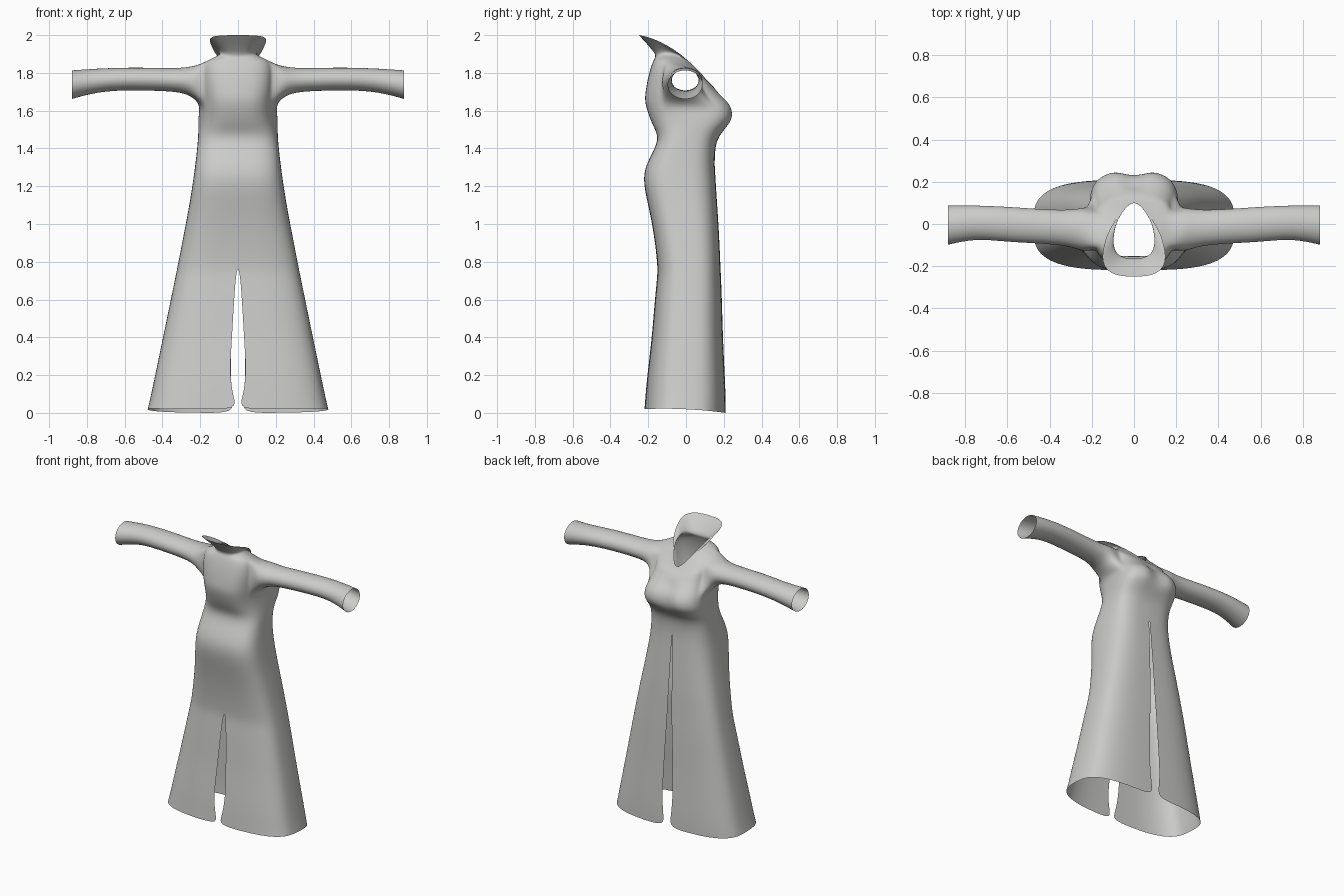
import bpy
import bmesh
from math import sin, cos, pi, radians

default_cube = bpy.data.objects.get("Cube")
if default_cube:
    bpy.data.objects.remove(default_cube, do_unlink=True)

COLUMNS = 16            # faces around half of the body
ARM_FIRST, ARM_LAST = 6, 10   # columns that border the armhole

# Skirt: height, half width, y min, y max, slit half gap at -y, slit half gap at +y
SKIRT = [
    (0.02, 0.48, -0.22, 0.21, 0.004, 0.018),
    (0.08, 0.465, -0.215, 0.21, 0.024, 0.03),
    (0.2, 0.44, -0.205, 0.205, 0.045, 0.04),
    (0.4, 0.398, -0.18, 0.195, 0.032, 0.035),
    (0.6, 0.357, -0.165, 0.19, 0.021, 0.025),
    (0.72, 0.332, -0.152, 0.185, 0.012, 0.019),
    (0.78, 0.32, -0.15, 0.182, 0, 0.017),
    (0.95, 0.287, -0.17, 0.175, 0, 0.012),
    (1.1, 0.258, -0.2, 0.165, 0, 0.008),
    (1.25, 0.235, -0.235, 0.155, 0, 0.005),
    (1.35, 0.222, -0.195, 0.15, 0, 0),
    (1.45, 0.212, -0.138, 0.16, 0, 0),
]
# Torso: z at -y, z at side, z at +y, half width, y min, y max, forward widening
TORSO = [
    (1.52, 1.52, 1.51, 0.207, -0.175, 0.215, 0.12),
    (1.58, 1.58, 1.56, 0.203, -0.2, 0.258, 0.14),
    (1.65, 1.63, 1.63, 0.197, -0.22, 0.245, 0.12),
    (1.7, 1.68, 1.67, 0.192, -0.215, 0.2, 0.05),
    (1.76, 1.74, 1.71, 0.19, -0.205, 0.16, 0),
    (1.82, 1.8, 1.74, 0.19, -0.19, 0.135, 0),
    (1.86, 1.845, 1.755, 0.18, -0.175, 0.115, 0),
]
# Collar: same columns as the torso
COLLAR = [
    (1.875, 1.868, 1.765, 0.125, -0.168, 0.107, -0.1),
    (1.895, 1.885, 1.77, 0.083, -0.158, 0.102, -0.2),
    (1.94, 1.905, 1.773, 0.105, -0.195, 0.1, -0.3),
    (2.0, 1.93, 1.775, 0.135, -0.25, 0.1, -0.36),
]
# Sleeve: x, z bottom, z top, y min, y max
SLEEVE = [
    (0.24, 1.67, 1.838, -0.135, 0.08),
    (0.3, 1.697, 1.826, -0.107, 0.068),
    (0.42, 1.704, 1.828, -0.095, 0.07),
    (0.6, 1.708, 1.83, -0.087, 0.084),
    (0.75, 1.697, 1.824, -0.07, 0.09),
    (0.88, 1.66, 1.815, -0.1, 0.09),
]


def signed_power(value, exponent):
    return (abs(value) ** exponent) * (1 if value >= 0 else -1)


def half_ring(bm, z_back, z_side, z_front, width, y_min, y_max,
              widen=0, boxy=0.62, front_boxy=None, gaps=(0, 0), cleft=0):
    """Half of a rounded section, running from -y round the +x side to +y."""
    middle, half = (y_min + y_max) / 2, (y_max - y_min) / 2
    ring = []
    for column in range(COLUMNS + 1):
        angle = pi * (column / COLUMNS - 0.5)
        power = front_boxy if front_boxy and angle > 0 else boxy
        s = signed_power(sin(angle), power)
        x = width * signed_power(max(cos(angle), 0), power) * (1 + widen * s)
        y = middle + half * s
        z = z_side + (z_front - z_back) / 2 * s
        z += ((z_front + z_back) / 2 - z_side) * s * s
        if column == 0:
            x = gaps[0]
        elif column == COLUMNS:
            x = gaps[1]
            y -= cleft
        ring.append(bm.verts.new((x, y, z)))
    return ring


def join_rings(bm, first, second, closed=False):
    count = len(first)
    for i in range(count if closed else count - 1):
        j = (i + 1) % count
        bm.faces.new((first[i], first[j], second[j], second[i]))


bm = bmesh.new()
rows = []

# Flared skirt, split at both centre lines
for index, (z, width, y_min, y_max, back_gap, front_gap) in enumerate(SKIRT):
    dip = 0.02 if index == 0 else 0
    rows.append(half_ring(bm, z, z, z - dip, width, y_min, y_max,
                          gaps=(back_gap, front_gap)))

# Torso with a shaped bust
arm_bottom = len(rows) + 2
for index, section in enumerate(TORSO):
    rows.append(half_ring(bm, *section, boxy=0.66,
                          cleft=0.03 if 0 < index < 4 else 0))
arm_top = len(rows) - 1

# Neck and standing collar, open in a V
for section in COLLAR:
    rows.append(half_ring(bm, *section, boxy=0.75, front_boxy=1.1))

# Body faces, leaving the armhole open
for r in range(len(rows) - 1):
    for c in range(COLUMNS):
        if arm_bottom <= r < arm_top and ARM_FIRST <= c < ARM_LAST:
            continue
        bm.faces.new((rows[r][c], rows[r][c + 1],
                      rows[r + 1][c + 1], rows[r + 1][c]))

# Armhole border, walked from its lower -y corner
border = [rows[arm_bottom][c] for c in range(ARM_FIRST, ARM_LAST)]
border += [rows[r][ARM_LAST] for r in range(arm_bottom, arm_top)]
border += [rows[arm_top][c] for c in range(ARM_LAST, ARM_FIRST, -1)]
border += [rows[r][ARM_FIRST] for r in range(arm_top, arm_bottom, -1)]

# Sleeve growing out of the armhole
previous = border
for x, z_low, z_high, y_min, y_max in SLEEVE:
    ring = []
    for i in range(len(border)):
        angle = radians(-135) + 2 * pi * i / len(border)
        ring.append(bm.verts.new((
            x,
            (y_min + y_max) / 2 + (y_max - y_min) / 2 * cos(angle),
            (z_low + z_high) / 2 + (z_high - z_low) / 2 * sin(angle))))
    join_rings(bm, previous, ring, closed=True)
    previous = ring

bmesh.ops.recalc_face_normals(bm, faces=bm.faces)
mesh = bpy.data.meshes.new("long_coat")
bm.to_mesh(mesh)
bm.free()
coat = bpy.data.objects.new("long_coat", mesh)
bpy.context.collection.objects.link(coat)

# Mirror to the other side and smooth the cloth
mirror = coat.modifiers.new("mirror", 'MIRROR')
mirror.merge_threshold = 0.001
smooth = coat.modifiers.new("smooth_cloth", 'SUBSURF')
smooth.levels = smooth.render_levels = 2

# Plain cloth
cloth = bpy.data.materials.new("pale_grey_cloth")
cloth.use_nodes = True
colour = (0.6, 0.6, 0.59, 1)
cloth.diffuse_color = colour
cloth.node_tree.nodes["Principled BSDF"].inputs["Base Color"].default_value = colour
mesh.materials.append(cloth)
for polygon in mesh.polygons:
    polygon.use_smooth = True
